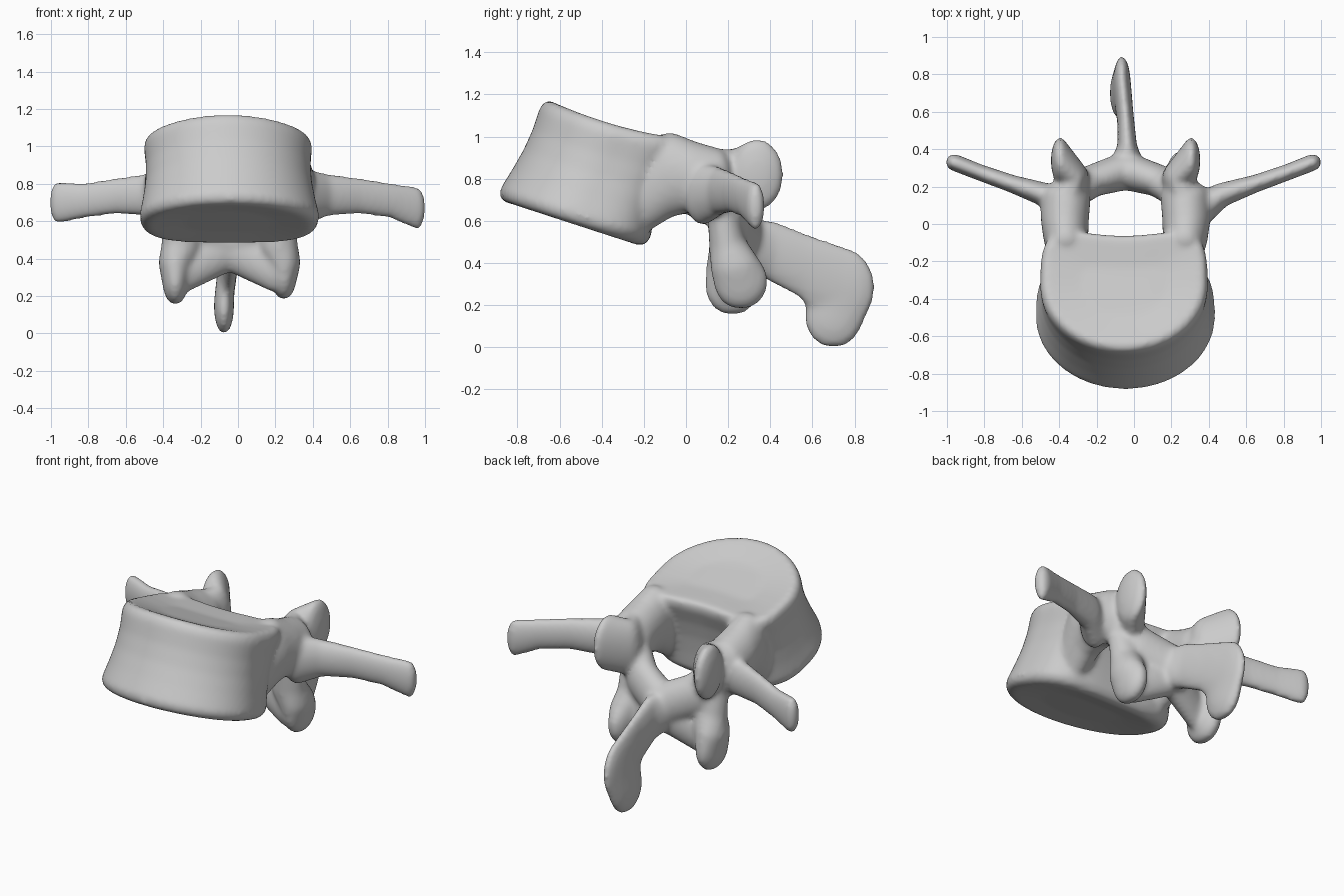
import bpy, bmesh, math
from mathutils import Vector

cube = bpy.data.objects.get("Cube")
if cube:
    bpy.data.objects.remove(cube, do_unlink=True)

bone = bpy.data.materials.new("bone grey")
bone.use_nodes = True
bone.diffuse_color = (0.6, 0.6, 0.6, 1)
bone.node_tree.nodes["Principled BSDF"].inputs["Base Color"].default_value = bone.diffuse_color

parts = []


def add_part(name, bm):
    mesh = bpy.data.meshes.new(name)
    bmesh.ops.recalc_face_normals(bm, faces=bm.faces)
    bm.to_mesh(mesh)
    bm.free()
    mesh.materials.append(bone)
    ob = bpy.data.objects.new(name, mesh)
    bpy.context.collection.objects.link(ob)
    parts.append(ob)


def ellipsoid_points(x, y, z, rx, ry, rz):
    for i in range(1, 12):
        lat = math.pi * i / 12
        for j in range(20):
            lon = math.tau * j / 20
            yield Vector((x + rx * math.sin(lat) * math.cos(lon),
                          y + ry * math.sin(lat) * math.sin(lon),
                          z + rz * math.cos(lat)))


def chain(name, blobs):
    """Skin each neighbouring pair of ellipsoids (centre, radii)."""
    for a, b in zip(blobs, blobs[1:]):
        bm = bmesh.new()
        for blob in (a, b):
            for p in ellipsoid_points(*blob):
                bm.verts.new(p)
        bmesh.ops.convex_hull(bm, input=bm.verts)
        loose = [v for v in bm.verts if not v.link_faces]
        bmesh.ops.delete(bm, geom=loose, context="VERTS")
        add_part(name, bm)


# Vertebral body: waisted D-shaped loft between two tilted end plates
def plate_point(t, scale, angle):
    c, s = math.cos(angle), math.sin(angle)
    power = 1.0 if s < 0 else 0.75 - 0.2 * t
    u = math.copysign(abs(c) ** power, c) * scale
    v = math.copysign(abs(s) ** power, s) * scale
    if s > 0:
        v -= (0.12 + 0.16 * t) * (1 - u * u) * s
    low = Vector((-0.045 + 0.485 * u, -0.52 + 0.385 * v, 0.578 - 0.125 * v))
    high = Vector((-0.055 + 0.45 * u, -0.31 + 0.365 * v,
                   1.05 - 0.1 * v + 0.035 * v * v))
    return low.lerp(high, t)


rings = [(0.03, 0.5), (0.0, 0.88), (0.03, 0.96), (0.1, 1.0), (0.3, 0.97), (0.5, 0.95),
         (0.7, 0.955), (0.9, 0.99), (0.97, 0.97), (1.0, 0.92), (0.97, 0.5)]
bm = bmesh.new()
loops = [[bm.verts.new(plate_point(t, s, math.tau * i / 64)) for i in range(64)]
         for t, s in rings]
for a, b in zip(loops, loops[1:]):
    for i in range(64):
        j = (i + 1) % 64
        bm.faces.new((a[i], a[j], b[j], b[i]))
bm.faces.new(loops[0])
bm.faces.new(loops[-1])
add_part("body", bm)

# Paired parts, mirrored about the slightly offset midline
MID = -0.045
for side in (-1, 1):
    def pair(name, blobs, mid=MID):
        chain(name, [(mid + side * b[0], *b[1:]) for b in blobs])

    pair("pedicle", [(0.3, -0.22, 0.73, 0.1, 0.08, 0.2),
                     (0.32, -0.08, 0.82, 0.12, 0.08, 0.205),
                     (0.325, 0.03, 0.81, 0.13, 0.08, 0.17),
                     (0.32, 0.15, 0.78, 0.135, 0.08, 0.165)])
    pair("upper_joint_process", [(0.31, 0.15, 0.78, 0.1, 0.08, 0.165),
                                 (0.265, 0.245, 0.775, 0.07, 0.085, 0.17),
                                 (0.35, 0.34, 0.82, 0.05, 0.125, 0.17)])
    pair("transverse_process", [(0.36, 0.08, 0.73, 0.08, 0.09, 0.15),
                                (0.47, 0.155, 0.74, 0.06, 0.065, 0.115),
                                (0.65, 0.215, 0.735, 0.043, 0.048, 0.097),
                                (0.82, 0.275, 0.71, 0.04, 0.044, 0.095),
                                (0.96, 0.33, 0.685 - 0.015 * side, 0.045, 0.045, 0.115)],
         mid=-0.003)
    pair("lamina", [(0.29, 0.16, 0.72, 0.1, 0.08, 0.13),
                    (0.18, 0.23, 0.59, 0.1, 0.085, 0.13),
                    (0.0, 0.285, 0.5, 0.07, 0.105, 0.14)])
    pair("lower_joint_process", [(0.27, 0.17, 0.66, 0.09, 0.07, 0.1),
                                 (0.26, 0.2, 0.47, 0.105, 0.09, 0.1),
                                 (0.29, 0.225 + 0.01 * side, 0.38, 0.09, 0.12, 0.1),
                                 (0.29, 0.24 + 0.02 * side, 0.3 + 0.014 * side,
                                  0.07, 0.13, 0.135)])
    pair("lamina_web", [(0.24, 0.21, 0.34, 0.085, 0.065, 0.12),
                        (0.0, 0.27, 0.46, 0.06, 0.08, 0.13)])

# Spinous process: a thin blade sweeping back and dropping to a rounded tip
chain("spinous_process", [(-0.04, 0.3, 0.48, 0.1, 0.075, 0.125),
                          (-0.035, 0.4, 0.46, 0.053, 0.07, 0.145),
                          (-0.045, 0.56, 0.385, 0.045, 0.085, 0.155),
                          (-0.065, 0.735, 0.285, 0.048, 0.165, 0.19),
                          (-0.075, 0.70, 0.145, 0.054, 0.14, 0.15)])

# Fuse everything into one smooth bone
bpy.ops.object.select_all(action="DESELECT")
for ob in parts:
    ob.select_set(True)
vertebra = parts[0]
bpy.context.view_layer.objects.active = vertebra
bpy.ops.object.join()
vertebra.name = vertebra.data.name = "vertebra"
fuse = vertebra.modifiers.new("fuse", "REMESH")
fuse.mode = "VOXEL"
fuse.voxel_size = 0.014
relax = vertebra.modifiers.new("relax", "SMOOTH")
relax.factor = 0.5
relax.iterations = 14
for name in ("fuse", "relax"):
    bpy.ops.object.modifier_apply(modifier=name)
bpy.ops.object.shade_smooth()
